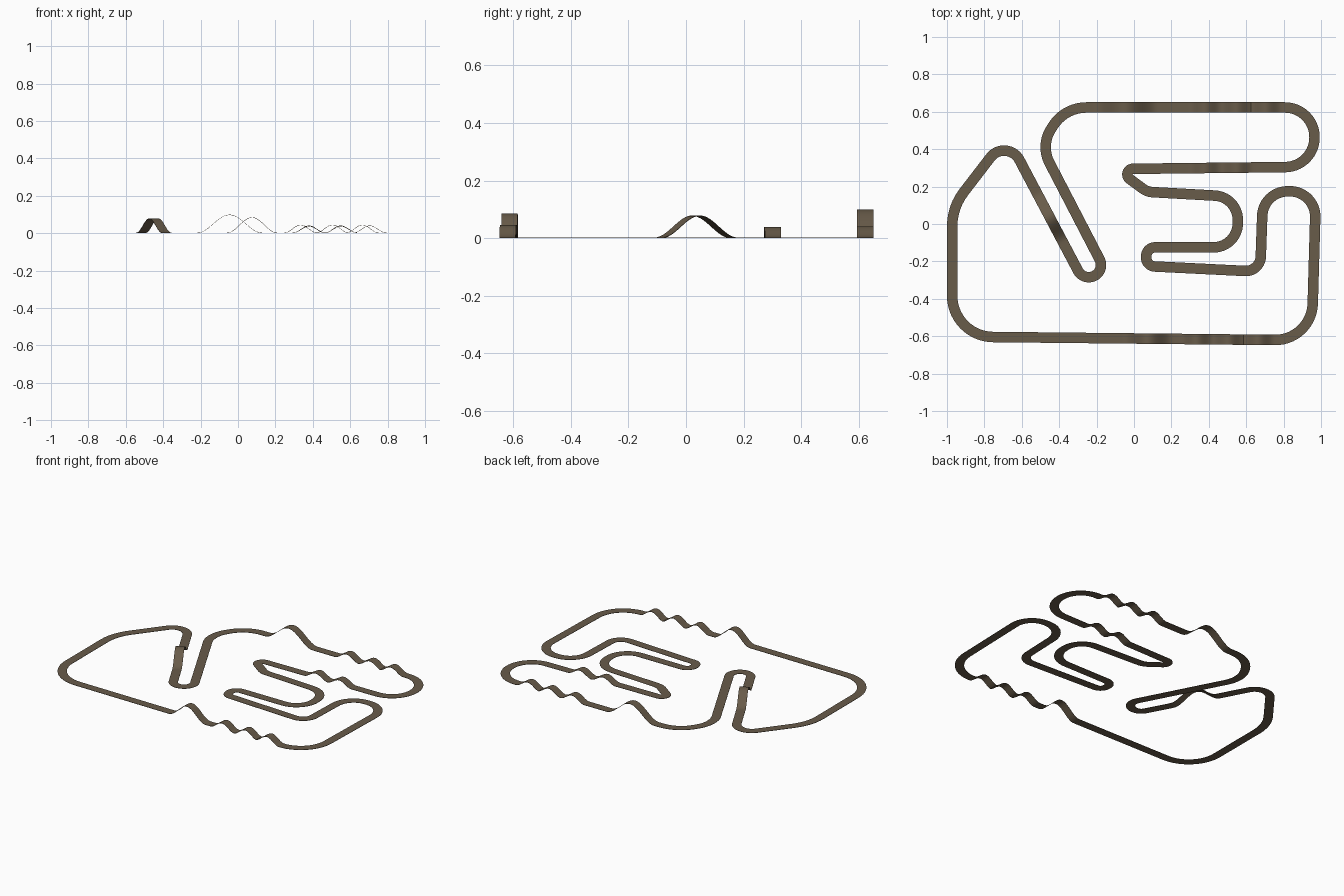
import bpy, bmesh, math
from mathutils import Vector

default = bpy.data.objects.get("Cube")
if default:
    bpy.data.objects.remove(default, do_unlink=True)

HALF_WIDTH = 0.028
THICKNESS = 0.002
STEP = 0.012

# Centre line corners, counter-clockwise: x, y, bend radius
corners = [
    (-0.972, -0.602, 0.22), (0.95, -0.622, 0.2),         # front straight
    (0.973, 0.18, 0.135), (0.69, 0.17, 0.135),           # right hairpin
    (0.675, -0.255, 0.08),
    (0.065, -0.225, 0.048), (0.065, -0.125, 0.048),      # inner hairpin
    (0.555, -0.125, 0.13), (0.555, 0.145, 0.13),
    (0.07, 0.172, 0.1), (-0.095, 0.294, 0.03),           # sharp inner turn
    (0.965, 0.306, 0.158), (0.965, 0.623, 0.158),        # back right bend
    (-0.37, 0.623, 0.21), (-0.5, 0.42, 0.18),
    (-0.155, -0.245, 0.065), (-0.268, -0.309, 0.065),    # diagonal hairpin
    (-0.68, 0.47, 0.092), (-0.972, 0.09, 0.3),           # left bend
]

# Jumps on each straight (keyed by its first corner): x centre, half length in x, height
def row(centres, height):
    return [(c, 0.088, height) for c in centres]

jumps = {
    0: [(0.075, 0.135, 0.083)] + row((0.335, 0.505, 0.665), 0.043),
    10: row((0.38, 0.55), 0.036),
    12: [(-0.045, 0.175, 0.097)] + row((0.38, 0.55, 0.705), 0.039),
    16: [(-0.45, 0.07, 0.077)],
}


def jump_height(leg, x):
    total = 0.0
    for centre, reach, height in jumps.get(leg, []):
        d = abs(x - centre) / reach
        if d < 1:
            total = max(total, height * (1 + math.cos(math.pi * d)) / 2)
    return total


def bend(index):
    """Points and sideways normals of the arc that rounds one corner."""
    x, y, radius = corners[index]
    here = Vector((x, y))
    before = Vector(corners[index - 1][:2])
    after = Vector(corners[(index + 1) % len(corners)][:2])
    into, out = (here - before).normalized(), (after - here).normalized()
    turn = math.atan2(into.cross(out), into.dot(out))
    side = math.copysign(1, turn)
    start = here - into * radius * math.tan(abs(turn) / 2)
    centre = start + Vector((-into.y, into.x)) * radius * side
    count = max(6, int(abs(turn) / math.radians(6)))
    heading = math.atan2(into.y, into.x)
    arc = []
    for k in range(count + 1):
        a = heading + turn * k / count
        normal = Vector((-math.sin(a), math.cos(a)))
        arc.append((centre - normal * radius * side, normal))
    return arc


# Sample the whole loop: position, sideways normal and height
arcs = [bend(i) for i in range(len(corners))]
samples = []
for leg, arc in enumerate(arcs):
    samples += [(p, n, 0.0) for p, n in arc]
    start, normal = arc[-1]
    end = arcs[(leg + 1) % len(arcs)][0][0]
    step = STEP if leg in jumps else STEP * 8
    count = max(1, int((end - start).length / step))
    for k in range(1, count):
        p = start.lerp(end, k / count)
        samples.append((p, normal, jump_height(leg, p.x)))

# Thin ribbon of road, with a top, an underside and two edges
bm = bmesh.new()
rings = []
for p, n, z in samples:
    right, left = p - n * HALF_WIDTH, p + n * HALF_WIDTH
    rings.append([bm.verts.new((q.x, q.y, z + lift)) for q, lift in
                  ((right, THICKNESS), (left, THICKNESS), (left, 0), (right, 0))])
for here, ahead in zip(rings, rings[1:] + rings[:1]):
    for k in range(4):
        j = (k + 1) % 4
        bm.faces.new((here[k], ahead[k], ahead[j], here[j]))
mesh = bpy.data.meshes.new("dirt_track")
bm.to_mesh(mesh)
bm.free()
track = bpy.data.objects.new("dirt_track", mesh)
bpy.context.collection.objects.link(track)
bpy.context.view_layer.objects.active = track
track.select_set(True)
bpy.ops.object.shade_smooth_by_angle(angle=math.radians(30))

# Brown dirt
dirt = bpy.data.materials.new("brown_dirt")
dirt.use_nodes = True
colour = (0.14, 0.106, 0.068, 1)
dirt.diffuse_color = colour
shader = next(n for n in dirt.node_tree.nodes if n.type == 'BSDF_PRINCIPLED')
shader.inputs["Base Color"].default_value = colour
shader.inputs["Roughness"].default_value = 0.9
mesh.materials.append(dirt)
